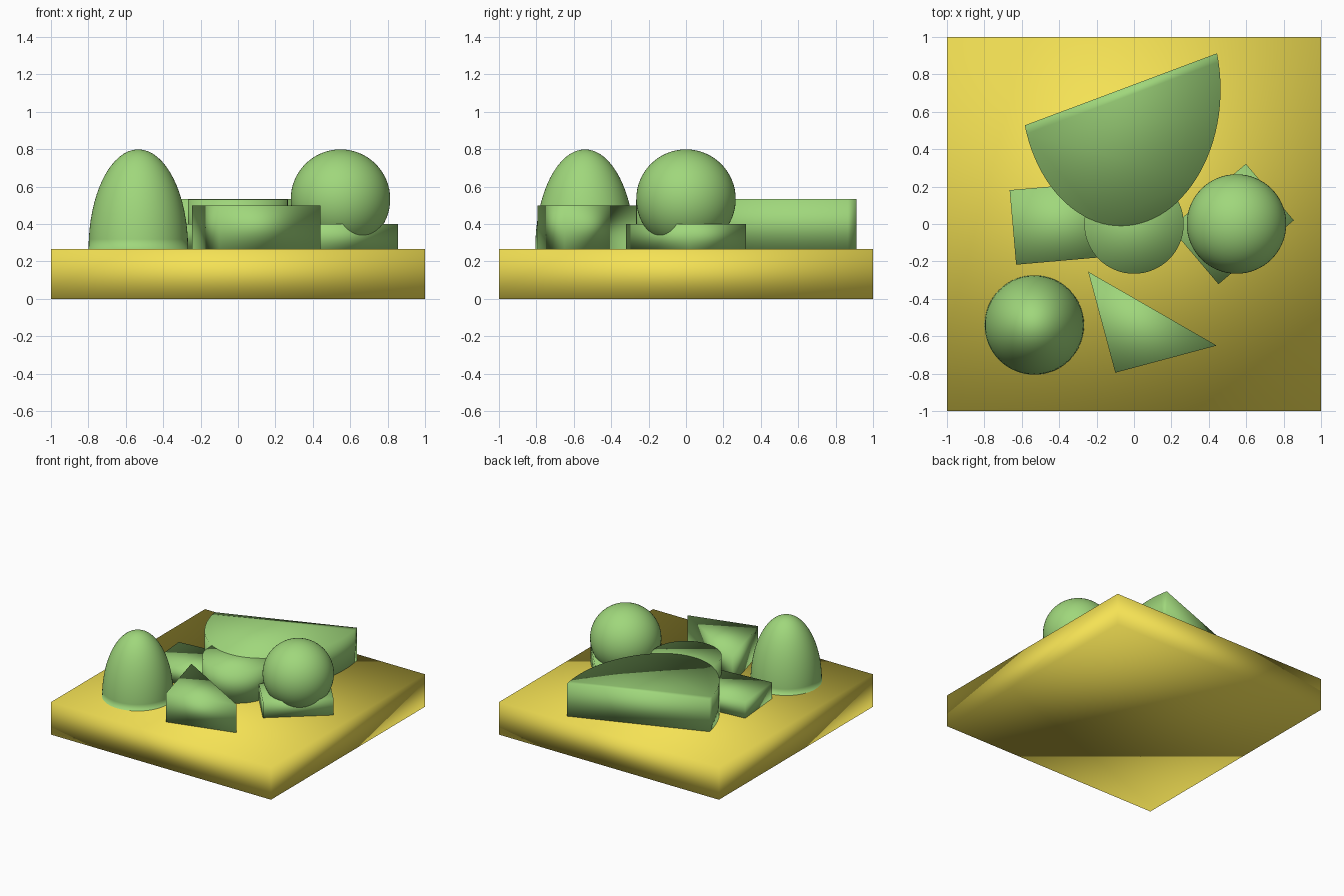
import bpy, bmesh, math
from mathutils import Matrix

if "Cube" in bpy.data.objects:
    bpy.data.objects.remove(bpy.data.objects["Cube"])

def material(name, color):
    m = bpy.data.materials.new(name)
    m.diffuse_color = color
    m.use_nodes = True
    m.node_tree.nodes["Principled BSDF"].inputs["Base Color"].default_value = m.diffuse_color
    return m

YELLOW = material("yellow", (0.91, 0.76, 0.09, 1))
GREEN = material("green", (0.35, 0.68, 0.2, 1))
DECK = 0.267  # top of the base slab

def finish(name, bm, mat):
    bmesh.ops.recalc_face_normals(bm, faces=bm.faces)
    me = bpy.data.meshes.new(name)
    bm.to_mesh(me)
    bm.free()
    me.materials.append(mat)
    me.shade_smooth()
    ob = bpy.data.objects.new(name, me)
    bpy.context.collection.objects.link(ob)
    return ob

def prism(name, outline, z0, z1, mat=GREEN):
    bm = bmesh.new()
    face = bm.faces.new([bm.verts.new((x, y, z0)) for x, y in outline])
    ext = bmesh.ops.extrude_face_region(bm, geom=[face], use_keep_orig=True)
    verts = [g for g in ext["geom"] if isinstance(g, bmesh.types.BMVert)]
    bmesh.ops.translate(bm, verts=verts, vec=(0, 0, z1 - z0))
    return finish(name, bm, mat)

def rectangle(cx, cy, w, d, degrees):
    c, s = math.cos(math.radians(degrees)), math.sin(math.radians(degrees))
    corners = ((-w/2, -d/2), (w/2, -d/2), (w/2, d/2), (-w/2, d/2))
    return [(cx + x*c - y*s, cy + x*s + y*c) for x, y in corners]

def arc(cx, cy, rx, ry, start, sweep, n):
    steps = [math.radians(start + sweep * i / n) for i in range(n + (sweep < 360))]
    return [(cx + rx*math.cos(t), cy + ry*math.sin(t)) for t in steps]

def ball(name, loc, r, stretch=1, half=False):
    bm = bmesh.new()
    bmesh.ops.create_uvsphere(bm, u_segments=64, v_segments=32, radius=r)
    if half:
        geom = bm.verts[:] + bm.edges[:] + bm.faces[:]
        bmesh.ops.bisect_plane(bm, geom=geom, plane_co=(0, 0, 0),
                               plane_no=(0, 0, -1), clear_outer=True)
        bmesh.ops.holes_fill(bm, edges=[e for e in bm.edges if e.is_boundary])
    bm.transform(Matrix.Translation(loc) @ Matrix.Diagonal((1, 1, stretch, 1)))
    return finish(name, bm, GREEN)

# Base slab
prism("base", rectangle(0, 0, 2, 2, 0), 0, DECK, YELLOW)

# Tall dome and ball
ball("tall_dome", (-0.533, -0.54, DECK), 0.266, 2, half=True)
ball("ball", (0.548, 0, 0.533), 0.266)

# Low blocks under the ball and beside the drum
prism("ball_block", rectangle(0.525, 0, 0.528, 0.396, 40.3), DECK, 0.4)
prism("side_block", rectangle(-0.382, 0.005, 0.533, 0.4, 5), DECK, 0.4)

# Central drum
prism("drum", arc(0, 0, 0.266, 0.266, 0, 360, 64), DECK, 0.532)

# Half-oval block at the back
prism("half_oval", arc(-0.07, 0.72, 0.533, 0.73, -164.7, 180, 48), DECK, 0.534)

# Triangular wedge at the front
prism("triangle_block", [(-0.245, -0.255), (-0.1, -0.795), (0.442, -0.65)], DECK, 0.5)
